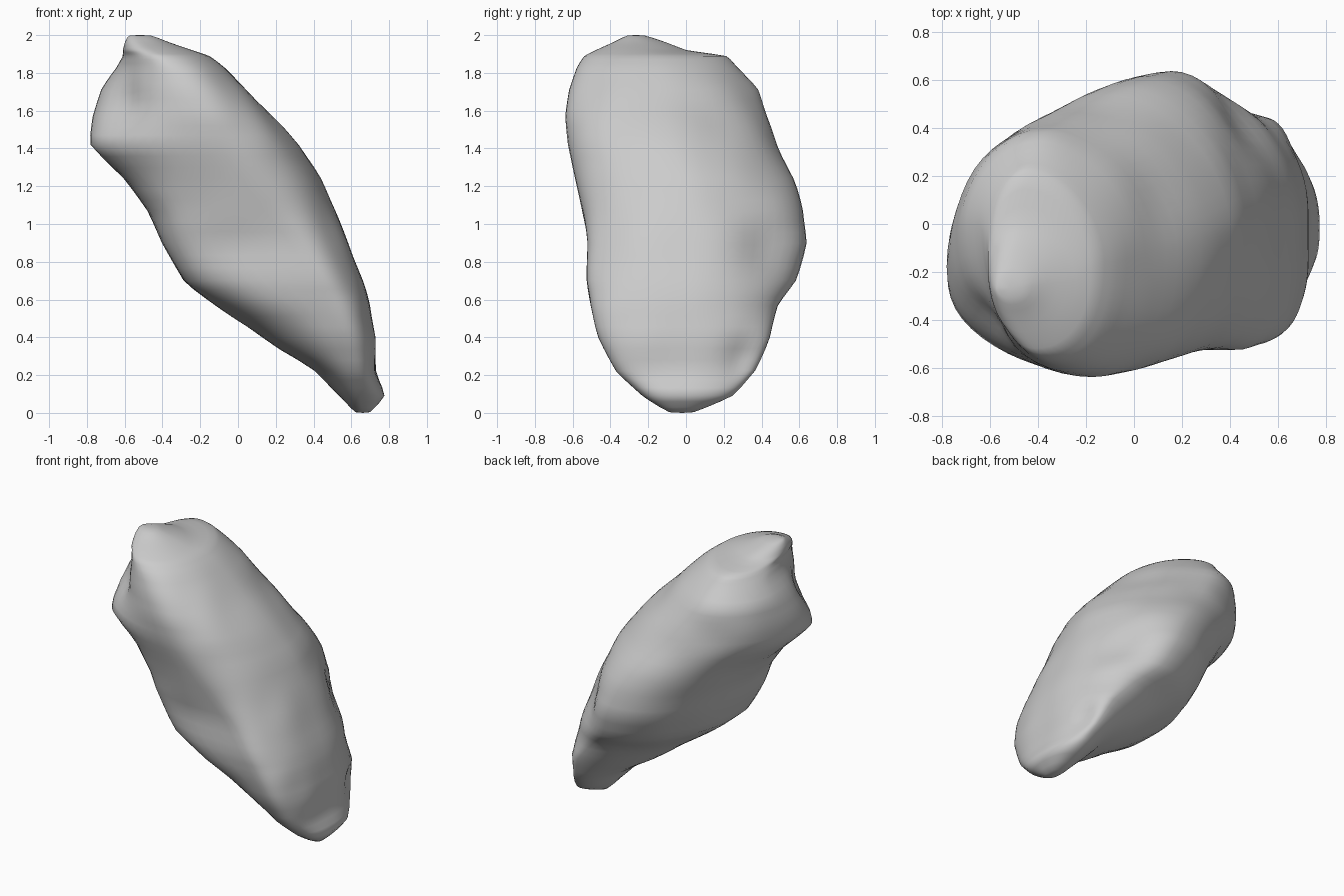
import bpy
import bmesh
from math import sin, cos, pi, exp, copysign
from mathutils import Vector, noise

default_cube = bpy.data.objects.get("Cube")
if default_cube:
    bpy.data.objects.remove(default_cube)

SIDES = 56
SUBSTEPS = 3

# Level outlines: height, left x, right x, front y, back y,
# x of the front bulge, x of the back bulge, y of the left bulge
OUTLINES = [
    (0.0, 0.62, 0.7, -0.09, 0.04, 0.66, 0.66, 0),
    (0.09, 0.54, 0.78, -0.23, 0.25, 0.64, 0.66, 0),
    (0.22, 0.41, 0.73, -0.37, 0.37, 0.6, 0.62, 0),
    (0.4, 0.13, 0.73, -0.46, 0.45, 0.56, 0.55, -0.05),
    (0.57, -0.11, 0.7, -0.51, 0.48, 0.48, 0.4, -0.1),
    (0.7, -0.29, 0.66, -0.53, 0.58, 0.42, 0.25, -0.1),
    (0.9, -0.41, 0.59, -0.52, 0.64, 0.3, 0.16, -0.1),
    (1.07, -0.48, 0.52, -0.55, 0.62, 0.15, 0.08, -0.1),
    (1.24, -0.6, 0.44, -0.59, 0.57, 0.02, -0.05, -0.12),
    (1.42, -0.79, 0.33, -0.63, 0.49, -0.1, -0.2, -0.22),
    (1.57, -0.77, 0.18, -0.64, 0.43, -0.17, -0.3, -0.1),
    (1.71, -0.73, 0.05, -0.62, 0.38, -0.26, -0.38, 0),
    (1.83, -0.64, -0.07, -0.58, 0.27, -0.34, -0.42, 0),
    (1.89, -0.61, -0.15, -0.54, 0.22, -0.4, -0.45, -0.1),
    (1.92, -0.61, -0.24, -0.48, 0.0, -0.45, -0.47, -0.2),
    (1.96, -0.6, -0.36, -0.39, -0.1, -0.5, -0.5, -0.25),
    (2.0, -0.58, -0.46, -0.31, -0.22, -0.52, -0.52, -0.27),
]

# Hollows pressed into the surface: centre, radius, depth
HOLLOWS = [
    (Vector((0.45, 0.42, 0.88)), 0.14, 0.05),
    (Vector((0.68, 0.3, 0.3)), 0.09, 0.04),
    (Vector((-0.6, -0.4, 1.66)), 0.12, 0.06),
]


def squareness(u, v, z):
    """Corner sharpness of each quarter of an outline; 2 is an ellipse."""
    waist = exp(-((z - 0.85) / 0.33) ** 2)
    foot = max(0, 1 - z)
    if v < 0:
        return 1.95 + 1.7 * waist if u < 0 else 2.2 + 0.6 * foot
    return 1.95 if u < 0 else 1.8 + 0.4 * foot * foot


def outline_points(level):
    """A closed outline of four quarter curves, one between each pair of bulges."""
    z, left, right, front, back, front_x, back_x, left_y = level
    for i in range(SIDES):
        u, v = cos(2 * pi * i / SIDES), sin(2 * pi * i / SIDES)
        power = 2 / squareness(u, v, z)
        u, v = (copysign(abs(value) ** power, value) for value in (u, v))
        middle_x = back_x if v > 0 else front_x
        middle_y = left_y if u < 0 else min(0, (front + back) / 2)
        x = middle_x + abs(u) * ((right if u > 0 else left) - middle_x)
        y = middle_y + abs(v) * ((back if v > 0 else front) - middle_y)
        yield Vector((x, y, z))


def all_levels():
    """Adds in-between levels to the outlines."""
    for low, high in zip(OUTLINES, OUTLINES[1:]):
        for step in range(SUBSTEPS):
            t = step / SUBSTEPS
            yield tuple(a + (b - a) * t for a, b in zip(low, high))
    yield OUTLINES[-1]


# Rock body: skin the outlines and close both ends
bm = bmesh.new()
rings = [[bm.verts.new(p) for p in outline_points(level)] for level in all_levels()]
for lower, upper in zip(rings, rings[1:]):
    for i in range(SIDES):
        j = (i + 1) % SIDES
        bm.faces.new((lower[i], lower[j], upper[j], upper[i]))
for ring in (rings[0], rings[-1]):
    centre = sum((v.co for v in ring), Vector()) / SIDES
    tip = bm.verts.new(centre)
    for i in range(SIDES):
        bm.faces.new((ring[i], ring[(i + 1) % SIDES], tip))
bmesh.ops.recalc_face_normals(bm, faces=bm.faces)
bm.normal_update()

# Weathering: broad uneven lumps and a few hollows
for vert in bm.verts:
    fade = max(0, min(1, vert.co.z * 5, (1.9 - vert.co.z) * 5))
    push = 0.014 * noise.noise(vert.co * 4) * fade
    for centre, radius, depth in HOLLOWS:
        push -= depth * exp(-((vert.co - centre).length / radius) ** 2)
    vert.co += vert.normal * push
bmesh.ops.smooth_vert(bm, verts=bm.verts, factor=0.5,
                      use_axis_x=True, use_axis_y=True, use_axis_z=True)

mesh = bpy.data.meshes.new("rock")
bm.to_mesh(mesh)
bm.free()
rock = bpy.data.objects.new("rock", mesh)
bpy.context.collection.objects.link(rock)

# Plain stone colour
stone = bpy.data.materials.new("stone grey")
stone.use_nodes = True
grey = (0.6, 0.6, 0.6, 1)
stone.diffuse_color = grey
shader = stone.node_tree.nodes["Principled BSDF"]
shader.inputs["Base Color"].default_value = grey
shader.inputs["Roughness"].default_value = 0.9
mesh.materials.append(stone)

# Smooth shading
bpy.context.view_layer.objects.active = rock
rock.select_set(True)
bpy.ops.object.shade_smooth_by_angle(angle=pi / 3)
